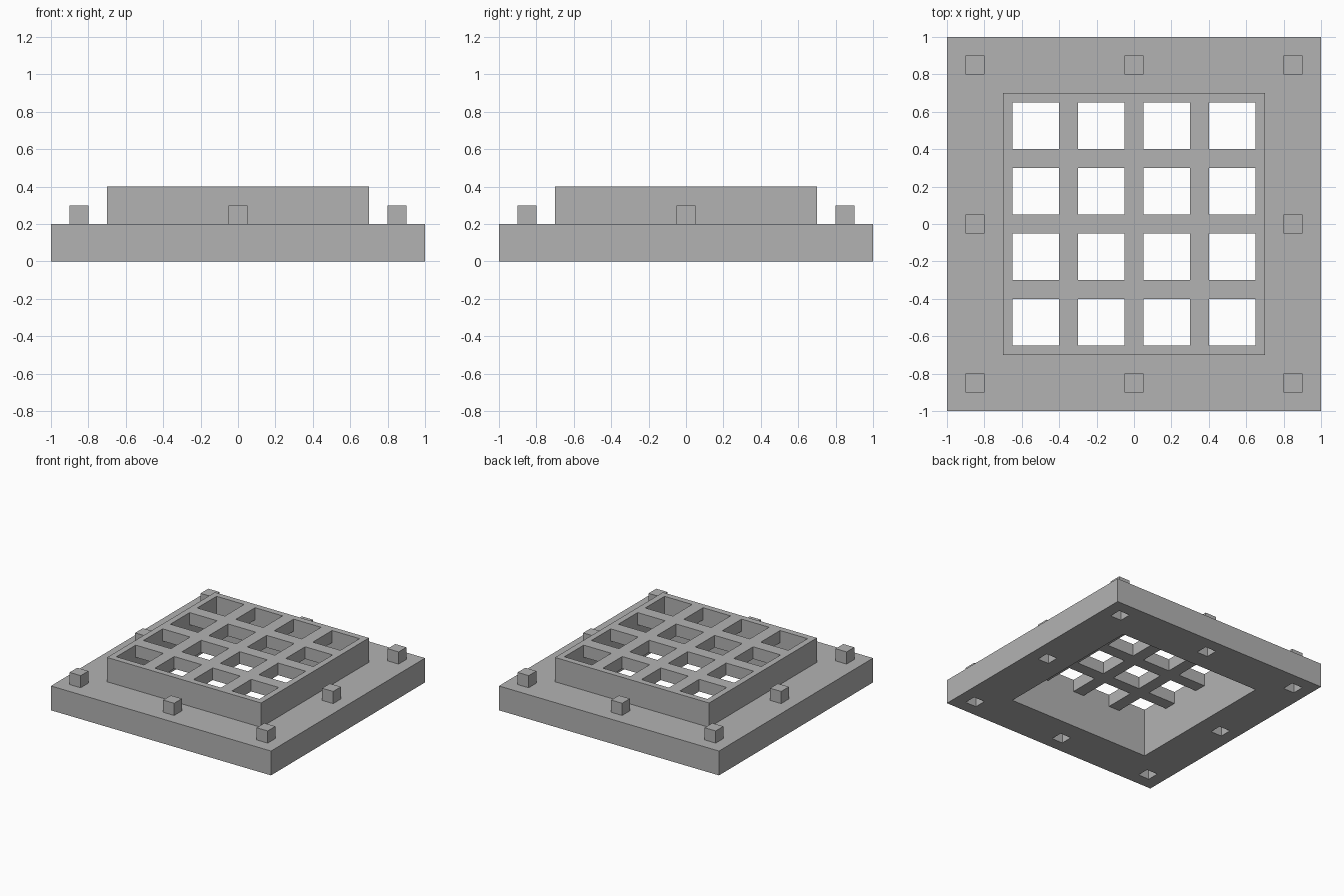
import bpy
import bmesh
from mathutils import Matrix, Vector

cube = bpy.data.objects.get("Cube")
if cube:
    bpy.data.objects.remove(cube, do_unlink=True)

grey = bpy.data.materials.new("plain grey")
grey.diffuse_color = (0.45, 0.45, 0.45, 1)
grey.use_nodes = True
grey.node_tree.nodes["Principled BSDF"].inputs["Base Color"].default_value = (0.45, 0.45, 0.45, 1)


def boxes(name, spans):
    """One object holding a box for each (low corner, high corner) pair."""
    bm = bmesh.new()
    for low, high in spans:
        low, high = Vector(low), Vector(high)
        place = Matrix.Translation((low + high) / 2) @ Matrix.Diagonal((high - low).to_4d())
        bmesh.ops.create_cube(bm, size=1, matrix=place)
    mesh = bpy.data.meshes.new(name)
    bm.to_mesh(mesh)
    bm.free()
    mesh.materials.append(grey)
    obj = bpy.data.objects.new(name, mesh)
    bpy.context.collection.objects.link(obj)
    return obj


def slab(half, z0, z1, x=0, y=0):
    return (x - half, y - half, z0), (x + half, y + half, z1)


def cut(obj, spans):
    """Subtract boxes from an object and discard the cutter."""
    cutter = boxes("cutter", spans)
    cutter.hide_render = True
    mod = obj.modifiers.new("cut", 'BOOLEAN')
    mod.operation = 'DIFFERENCE'
    mod.solver = 'EXACT'
    mod.object = cutter
    bpy.context.view_layer.objects.active = obj
    bpy.ops.object.modifier_apply(modifier=mod.name)
    bpy.data.objects.remove(cutter, do_unlink=True)


# Peg positions around the rim, with matching sockets below
RIM = (-0.85, 0, 0.85)
spots = [(x, y) for x in RIM for y in RIM if x or y]

# Base plate with open centre and sockets in the underside
base = boxes("base_plate", [slab(1, 0, 0.2)])
cut(base, [slab(0.65, -0.1, 0.3)] + [slab(0.05, -0.1, 0.1, x, y) for x, y in spots])

# Raised collar around the opening
collar = boxes("raised_collar", [slab(0.7, 0.2, 0.4)])
cut(collar, [slab(0.65, 0.1, 0.5)])

# Lattice across the top, flush with the collar
lattice = boxes("lattice", [slab(0.65, 0.3, 0.4)])
gaps = [(-0.75, -0.4), (-0.3, -0.05), (0.05, 0.3), (0.4, 0.75)]
cut(lattice, [((a, c, 0.2), (b, d, 0.5)) for a, b in gaps for c, d in gaps])

# Locating pegs on the rim
for i, (x, y) in enumerate(spots):
    boxes(f"peg_{i + 1}", [slab(0.05, 0.2, 0.3, x, y)])
